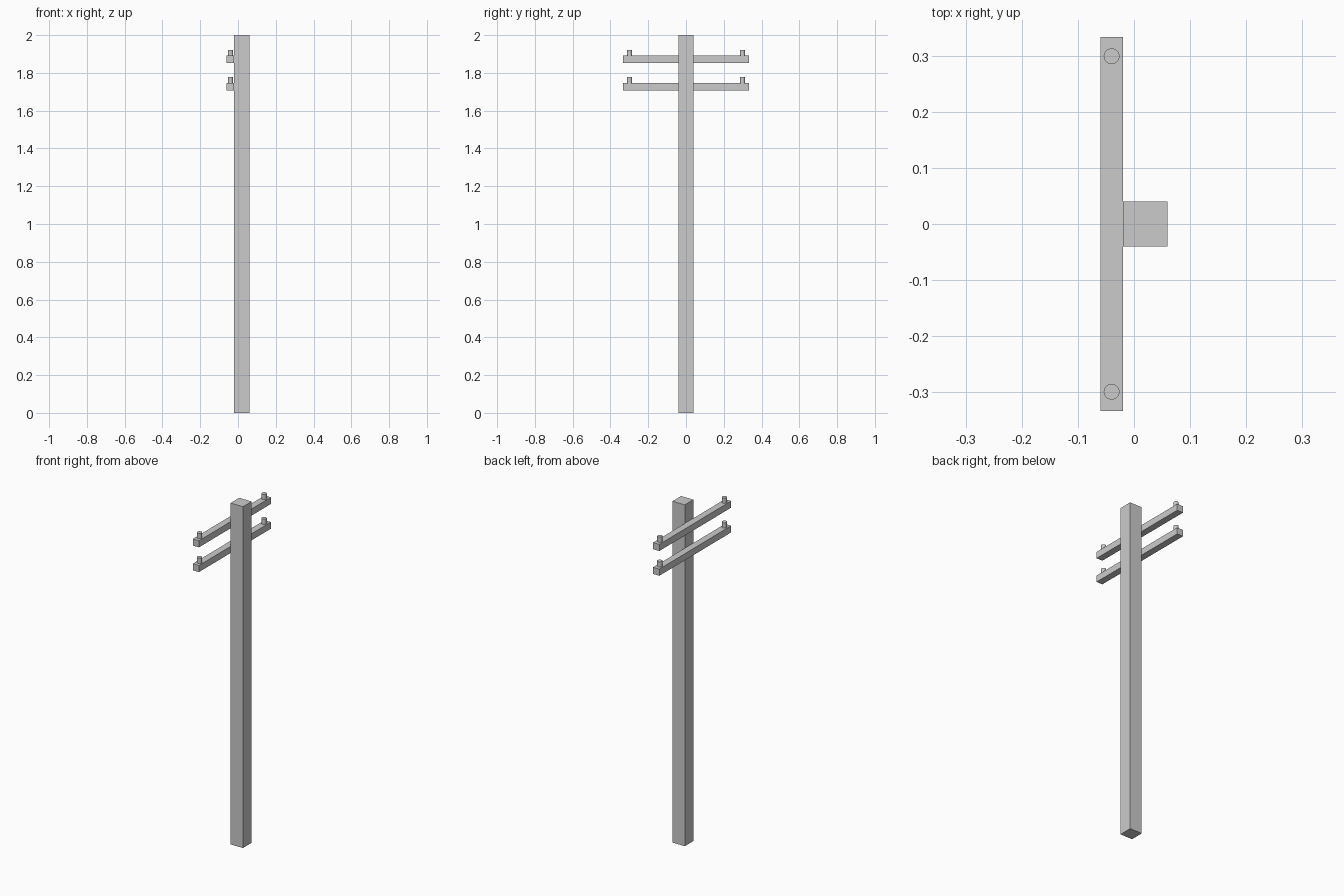
import bpy

if "Cube" in bpy.data.objects:
    bpy.data.objects.remove(bpy.data.objects["Cube"])


def box(name, lo, hi):
    size = [b - a for a, b in zip(lo, hi)]
    mid = [(a + b) / 2 for a, b in zip(lo, hi)]
    bpy.ops.mesh.primitive_cube_add(size=1, location=mid)
    ob = bpy.context.object
    ob.name = name
    ob.scale = size
    bpy.ops.object.transform_apply(location=False, rotation=False, scale=True)
    return ob


def peg(name, x, y, z0, z1, radius):
    bpy.ops.mesh.primitive_cylinder_add(vertices=32, radius=radius, depth=z1 - z0,
                                        location=(x, y, (z0 + z1) / 2))
    ob = bpy.context.object
    ob.name = name
    bpy.ops.object.shade_smooth_by_angle()
    return ob


# Square pole
box("pole", (-0.02, -0.04, 0), (0.06, 0.04, 2))

# Two crossarms on the pole's left face, each with an insulator peg near both ends
for level, z in (("upper", 1.852), ("lower", 1.707)):
    box(level + "_crossarm", (-0.06, -0.333, z), (-0.02, 0.333, z + 0.039))
    for side, y in (("front", -0.299), ("back", 0.299)):
        peg(f"{level}_{side}_insulator", -0.04, y, z + 0.03, z + 0.07, 0.014)
